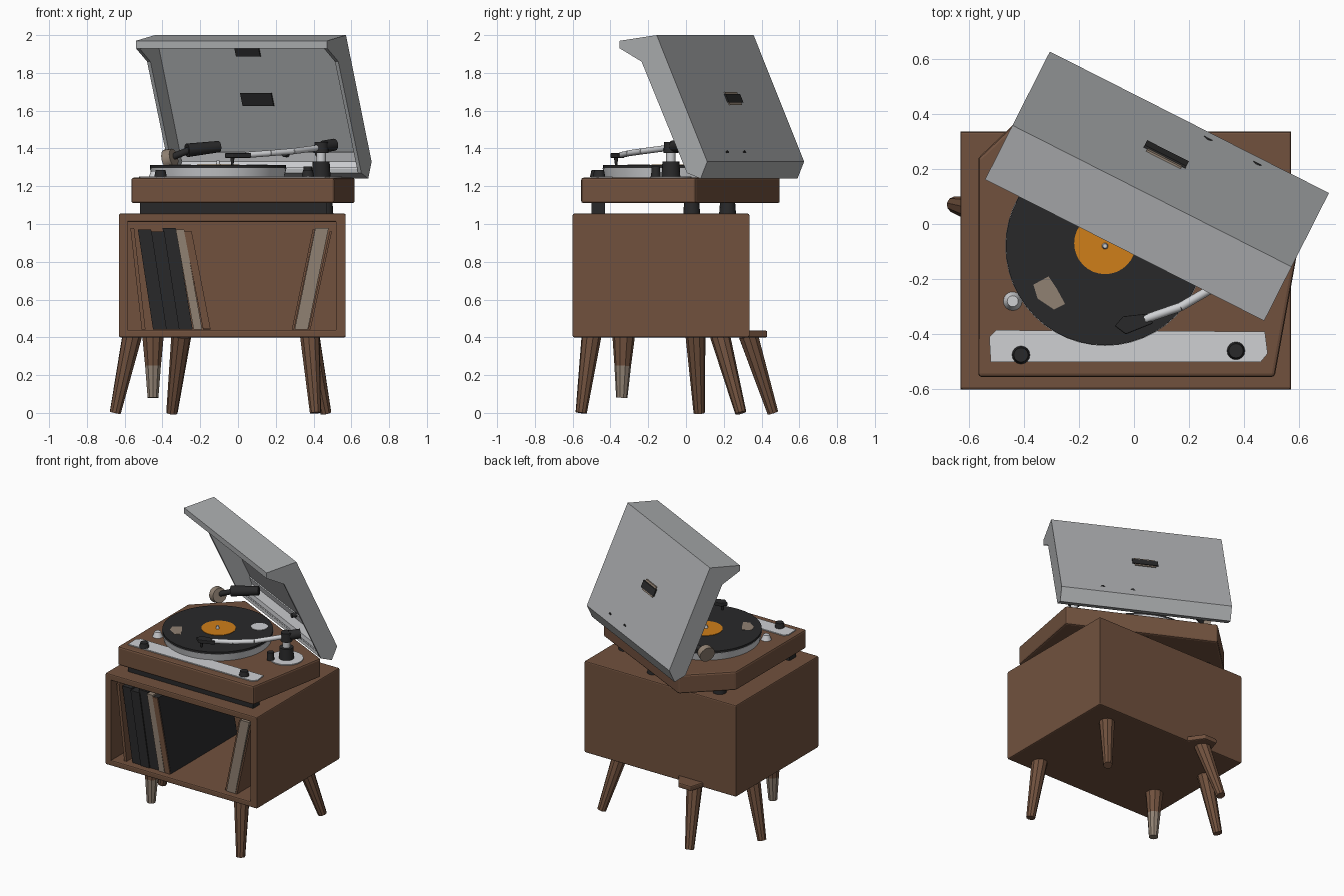
import bpy, bmesh
from mathutils import Vector

if "Cube" in bpy.data.objects:
    bpy.data.objects.remove(bpy.data.objects["Cube"])


def material(name, r, g, b):
    m = bpy.data.materials.new(name)
    m.use_nodes = True
    m.diffuse_color = (r, g, b, 1)
    m.node_tree.nodes["Principled BSDF"].inputs["Base Color"].default_value = (r, g, b, 1)
    return m


BROWN = material("walnut brown", .165, .083, .048)
BLACK = material("matte black", .022, .022, .023)
CREAM = material("dusty beige", .28, .22, .17)
GREY = material("lid grey", .40, .41, .42)
WHITE = material("pale metal", .62, .63, .65)
ORANGE = material("label orange", .62, .21, .01)


def finish(name, bm, mat, bevel=0, smooth=False):
    bmesh.ops.recalc_face_normals(bm, faces=bm.faces)
    me = bpy.data.meshes.new(name)
    bm.to_mesh(me)
    bm.free()
    me.materials.append(mat)
    ob = bpy.data.objects.new(name, me)
    bpy.context.collection.objects.link(ob)
    if bevel:
        mod = ob.modifiers.new("Bevel", "BEVEL")
        mod.width = bevel
        mod.segments = 2
    if smooth:
        bpy.ops.object.select_all(action="DESELECT")
        ob.select_set(True)
        bpy.context.view_layer.objects.active = ob
        bpy.ops.object.shade_smooth_by_angle()
    return ob


def prism(name, points, a, b, place, mat, bevel=0):
    """Extrude a 2D outline from a to b; place(u, v, depth) gives the position."""
    bm = bmesh.new()
    ends = [[bm.verts.new(place(u, v, d)) for u, v in points] for d in (a, b)]
    for ring in ends:
        bm.faces.new(ring)
    n = len(points)
    for i in range(n):
        j = (i + 1) % n
        bm.faces.new((ends[0][i], ends[0][j], ends[1][j], ends[1][i]))
    return finish(name, bm, mat, bevel)


def upright(x, y, z):
    return Vector((x, y, z))


def frontal(x, z, y):
    return Vector((x, y, z))


def box(name, x, y, z, mat, bevel=0):
    corners = [(x[0], y[0]), (x[1], y[0]), (x[1], y[1]), (x[0], y[1])]
    return prism(name, corners, z[0], z[1], upright, mat, bevel)


def rod(name, p, q, r1, r2, mat, sides=16):
    p, q = Vector(p), Vector(q)
    bm = bmesh.new()
    bmesh.ops.create_cone(bm, cap_ends=True, segments=sides, radius1=r1, radius2=r2,
                          depth=(q - p).length)
    turn = (q - p).to_track_quat("Z", "Y")
    for v in bm.verts:
        v.co = turn @ v.co + (p + q) / 2
    return finish(name, bm, mat, smooth=True)


# Cabinet shell
X0, X1, Y0, Y1, Z0, Z1 = -.63, .57, -.6, .335, .4, 1.055
box("cabinet_floor", (X0, X1), (Y0, Y1), (Z0, .44), BROWN, .008)
box("cabinet_top", (X0, X1), (Y0, Y1), (1.01, Z1), BROWN, .008)
box("cabinet_right_wall", (X0, X0 + .045), (Y0, Y1), (Z0 + .01, Z1 - .01), BROWN)
box("cabinet_left_wall", (X1 - .05, X1), (Y0, Y1), (Z0 + .01, Z1 - .01), BROWN)
box("cabinet_back", (X0, X1), (Y1 - .04, Y1), (Z0 + .01, Z1 - .01), BROWN)
prism("rear_ledge", [(-.38, .3), (-.34, .43), (-.24, .43), (-.15, .3)], Z0, .435,
      upright, BROWN, .008)

# Splayed legs
legs = {
    "front_left_leg": ((.38, -.5), (.41, -.555)),
    "back_left_leg": ((.38, .18), (.465, .29)),
    "side_right_leg": ((-.56, .05), (-.65, .07)),
    "back_right_leg": ((-.3, .33), (-.35, .46)),
}
for name, (top, foot) in legs.items():
    rod(name, (*foot, 0), (*top, .41), .03, .053, BROWN, 10)
rod("front_right_leg", (-.45, -.335, .25), (-.45, -.33, .41), .044, .06, BROWN, 10)
rod("front_right_leg_tip", (-.45, -.34, .08), (-.45, -.335, .25), .03, .044, CREAM, 10)

# Records leaning in the cabinet: bottom x, top x, thickness, colour
sleeves = [
    (-.51, -.57, .02, BROWN), (-.45, -.53, .07, BLACK), (-.38, -.46, .07, BLACK),
    (-.31, -.40, .07, BLACK), (-.235, -.33, .045, CREAM), (-.185, -.285, .04, BLACK),
    (.30, .41, .07, CREAM), (.285, .395, .012, BROWN), (.372, .485, .012, BROWN),
]
for i, (low, high, t, mat) in enumerate(sleeves):
    top = .98 - .01 * (i % 3)
    prism(f"record_sleeve_{i + 1}", [(low, .442), (low + t, .442), (high + t, top), (high, top)],
          -.56 + .008 * (i % 2), .2, frontal, mat)
prism("sleeve_spine", [(-.185, .443), (-.145, .443), (-.245, .96), (-.285, .96)],
      -.562, -.555, frontal, BROWN)

# Turntable plinth with an angled back
prism("plinth", [(-.565, -.555), (.51, -.555), (.62, .05), (-.29, .5), (-.565, .24)],
      1.11, 1.245, upright, BROWN, .012)
box("front_support", (-.52, .47), (-.5, -.43), (1.05, 1.115), BLACK)
for i, (x, y) in enumerate([(.46, .03), (.1, .22), (-.42, .22)]):
    rod(f"plinth_foot_{i + 1}", (x, y, 1.05), (x, y, 1.115), .045, .04, BLACK)

# Deck plates and knobs
prism("control_strip", [(-.52, -.5), (.46, -.5), (.485, -.47), (.475, -.39), (-.5, -.385), (-.525, -.41)],
      1.244, 1.252, upright, WHITE)
for name, x, y in (("right_knob", -.41, -.475), ("left_knob", .37, -.46)):
    rod(name, (x, y, 1.25), (x, y, 1.285), .033, .026, BLACK)
rod("speed_button", (-.44, -.28, 1.243), (-.44, -.28, 1.28), .035, .02, WHITE)
rod("arm_plate", (.44, -.08, 1.243), (.44, -.08, 1.252), .11, .11, WHITE, 24)

# Platter and record
CX, CY = -.105, -.08
rod("platter", (CX, CY, 1.243), (CX, CY, 1.297), .35, .362, WHITE, 48)
rod("record", (CX, CY, 1.297), (CX, CY, 1.312), .36, .36, BLACK, 48)
rod("record_label", (CX, CY + .01, 1.312), (CX, CY + .01, 1.315), .112, .112, ORANGE, 32)
rod("spindle", (CX, CY, 1.312), (CX, CY, 1.335), .012, .008, WHITE)
prism("worn_patch", [(-.365, -.22), (-.31, -.19), (-.28, -.235), (-.25, -.29), (-.29, -.31), (-.35, -.27)],
      1.312, 1.314, upright, CREAM)
rod("shine_patch", (.1, .1, 1.312), (.1, .1, 1.315), .055, .055, WHITE)

# Tonearm
rod("arm_base", (.44, -.08, 1.25), (.44, -.08, 1.33), .05, .045, BLACK)
rod("arm_post", (.44, -.08, 1.33), (.44, -.08, 1.39), .025, .025, WHITE)
rod("arm_pivot", (.44, -.08, 1.375), (.44, -.08, 1.435), .04, .035, BLACK)
rod("counterweight", (.45, -.07, 1.41), (.51, -.02, 1.42), .032, .032, BLACK)
path = [(.44, -.08, 1.405), (.29, -.23, 1.385), (.17, -.30, 1.375), (.04, -.345, 1.365)]
for i in range(3):
    rod(f"tonearm_{i + 1}", path[i], path[i + 1], .016, .016, WHITE)
prism("headshell", [(-.07, -.37), (-.03, -.40), (.07, -.36), (.05, -.325), (-.04, -.335)],
      1.35, 1.375, upright, BLACK, .004)
rod("stylus", (-.03, -.37, 1.313), (-.03, -.37, 1.355), .006, .012, BLACK)
rod("cue_knob", (.37, -.16, 1.25), (.37, -.16, 1.305), .025, .022, BLACK)

# Open lid, turned about the vertical axis
ALONG, OUT = Vector((.892, -.452, 0)), Vector((.452, .892, 0))


def on_lid(w, z, e):
    return ALONG * e + OUT * w + Vector((0, 0, z))


shell = [(-.10, 1.93), (-.10, 1.97), (.12, 2.0), (.42, 1.33), (.38, 1.24), (.30, 1.27),
         (.305, 1.29), (.37, 1.265), (.398, 1.33), (.11, 1.975), (-.085, 1.953), (-.085, 1.93)]
side = shell[:6] + [(.03, 1.86)]
prism("lid_shell", shell, -.545, .57, on_lid, GREY)
prism("lid_right_side", side, -.555, -.535, on_lid, GREY)
prism("lid_left_side", side, .56, .58, on_lid, GREY)
prism("lid_inner_strip", [(.306, 1.291), (.37, 1.266), (.397, 1.33), (.375, 1.38), (.368, 1.378), (.385, 1.33),
                          (.365, 1.276), (.307, 1.30)],
      -.53, .555, on_lid, WHITE)


def lid_plate(name, z, height, width, offset, mat):
    """Thin plate on the sloping lid panel, offset across its thickness."""
    pts = []
    for zz, extra in ((z - height, 0), (z + height, 0), (z + height, .009), (z - height, .009)):
        pts.append((.12 + (2 - zz) * .448 + offset + extra, zz))
    return prism(name, pts, -width - .01, width - .01, on_lid, mat)


lid_plate("lid_handle_outer_rim", 1.665, .034, .07, -.002, CREAM)
lid_plate("lid_handle_outer", 1.665, .022, .085, .004, BLACK)
lid_plate("lid_handle_inner", 1.66, .034, .092, -.033, BLACK)
lid_plate("lid_inner_mark", 1.91, .024, .072, -.033, BLACK)

# Lid hinge arm and counterbalance
rod("hinge_weight", (-.38, .30, 1.34), (-.34, .28, 1.35), .055, .05, CREAM)
rod("hinge_link", (-.36, .29, 1.35), (-.26, .31, 1.39), .018, .018, BLACK)
rod("hinge_arm", (-.27, .31, 1.39), (-.10, .38, 1.41), .036, .03, BLACK)
for i, e in enumerate((.1, .3)):
    rod(f"hinge_bolt_{i + 1}", on_lid(.34, 1.37, e), on_lid(.40, 1.37, e), .015, .018, BLACK)
